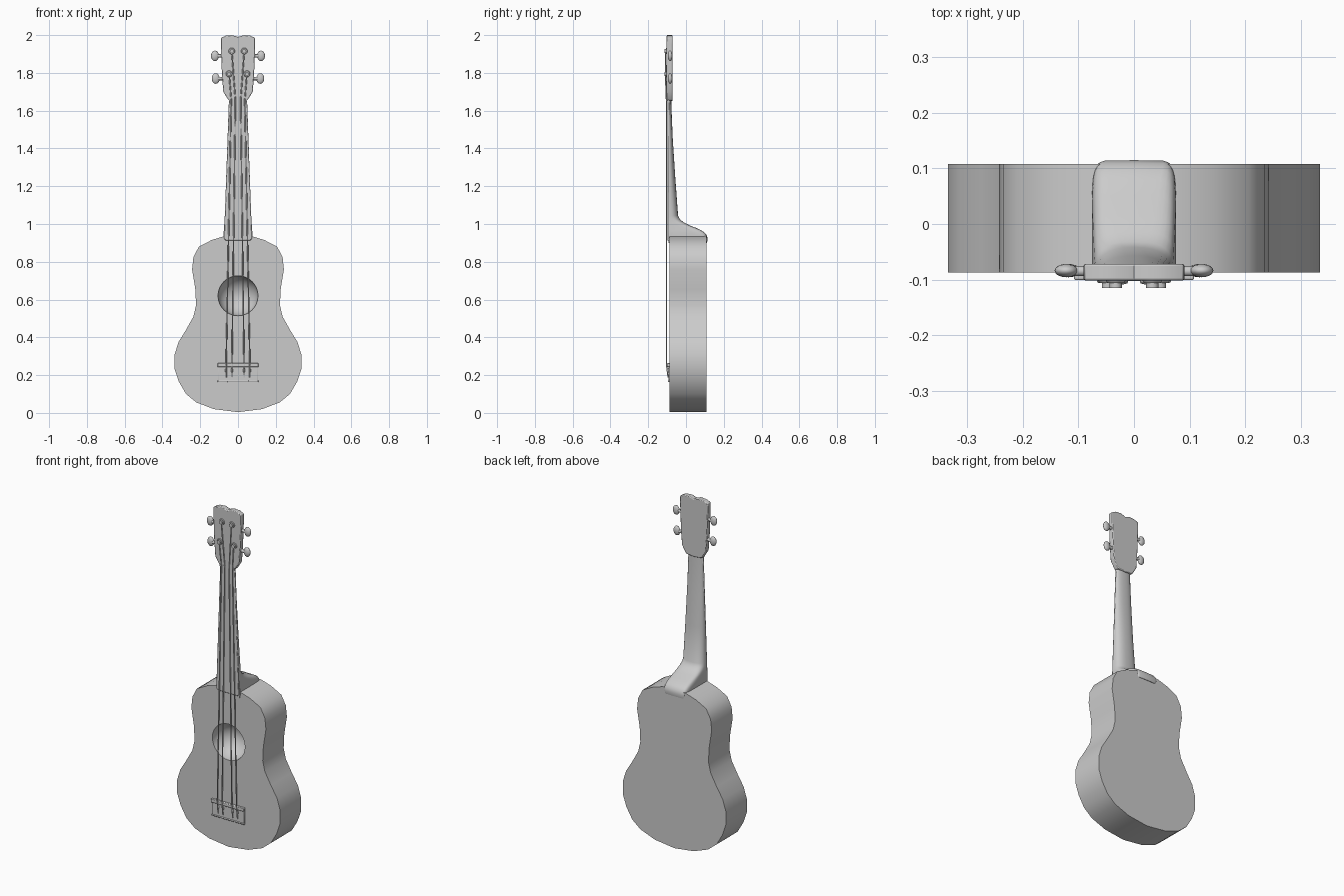
import bpy, bmesh, math
from mathutils import Matrix, Vector

if "Cube" in bpy.data.objects:
    bpy.data.objects.remove(bpy.data.objects["Cube"])


def finish(name, bm, angle=35):
    bmesh.ops.recalc_face_normals(bm, faces=bm.faces)
    me = bpy.data.meshes.new(name)
    bm.to_mesh(me)
    bm.free()
    ob = bpy.data.objects.new(name, me)
    bpy.context.collection.objects.link(ob)
    smooth(ob, angle)
    return ob


def smooth(ob, angle=35):
    bpy.ops.object.select_all(action='DESELECT')
    ob.select_set(True)
    bpy.context.view_layer.objects.active = ob
    bpy.ops.object.shade_smooth_by_angle(angle=math.radians(angle))


def bevel(ob, width, segments=2):
    m = ob.modifiers.new("bevel", 'BEVEL')
    m.width, m.segments, m.limit_method = width, segments, 'ANGLE'
    m.angle_limit = math.radians(50)


def plate(name, half, y0, y1):
    """Extrude a mirrored half outline (x, z) from y0 to y1."""
    pts = half + [(-x, z) for x, z in reversed(half) if x > 1e-6]
    bm = bmesh.new()
    f = bm.faces.new([bm.verts.new((x, y0, z)) for x, z in pts])
    ext = bmesh.ops.extrude_face_region(bm, geom=[f])
    verts = [v for v in ext['geom'] if isinstance(v, bmesh.types.BMVert)]
    bmesh.ops.translate(bm, verts=verts, vec=(0, y1 - y0, 0))
    return finish(name, bm)


def loft(name, rings):
    bm = bmesh.new()
    loops = [[bm.verts.new(p) for p in r] for r in rings]
    n = len(loops[0])
    for a, b in zip(loops, loops[1:]):
        for i in range(n):
            j = (i + 1) % n
            bm.faces.new((a[i], a[j], b[j], b[i]))
    bm.faces.new(loops[0])
    bm.faces.new(loops[-1])
    return finish(name, bm, 40)


def cylinder(name, a, b, r1, r2=None, seg=12):
    a, b = Vector(a), Vector(b)
    d = b - a
    mat = Matrix.Translation((a + b) / 2) @ d.to_track_quat('Z', 'Y').to_matrix().to_4x4()
    bm = bmesh.new()
    bmesh.ops.create_cone(bm, cap_ends=True, segments=seg, radius1=r1,
                          radius2=r1 if r2 is None else r2, depth=d.length, matrix=mat)
    return finish(name, bm)


def ellipsoid(name, c, s, seg=32, rings=16):
    bm = bmesh.new()
    bmesh.ops.create_uvsphere(bm, u_segments=seg, v_segments=rings, radius=1,
                              matrix=Matrix.Translation(c) @ Matrix.Diagonal((*s, 1)) @ Matrix.Rotation(math.pi / 2, 4, 'X'))
    return finish(name, bm, 60)


# body with figure-eight outline
body = plate("body", [(0, .937), (.075, .935), (.14, .915), (.207, .88), (.236, .825),
                      (.243, .76), (.226, .655), (.222, .57), (.236, .51), (.275, .44),
                      (.315, .375), (.335, .31), (.335, .23), (.313, .165), (.275, .10),
                      (.22, .055), (.127, .02), (0, .004)], -.087, .108)

# sound hole scooped out of the front
cutter = ellipsoid("sound_hole_cutter", (0, -.087, .62), (.106, .105, .106))
cutter.hide_render = True
m = body.modifiers.new("sound_hole", 'BOOLEAN')
m.operation, m.solver, m.object = 'DIFFERENCE', 'EXACT', cutter
bpy.context.view_layer.objects.active = body
bpy.ops.object.modifier_apply(modifier=m.name)
bpy.data.objects.remove(cutter)
smooth(body)

# neck and heel: U sections, (z, half width, back y, squareness)
sections = [(.90, .074, .111, 9), (.92, .076, .115, 9), (.94, .076, .110, 9),
            (.955, .076, .098, 8), (.967, .075, .080, 7), (.98, .074, .052, 6),
            (.995, .073, .014, 5), (1.01, .072, -.014, 4), (1.025, .071, -.032, 3),
            (1.045, .070, -.042, 2.5), (1.25, .062, -.057, 2.3),
            (1.45, .054, -.070, 2.3), (1.64, .047, -.078, 2.2), (1.69, .050, -.078, 2.2)]
FRONT = -.092
rings = []
for z, w, back, e in sections:
    ring = []
    for i in range(17):
        t = math.pi * i / 16
        c, s = math.cos(t), max(math.sin(t), 0)
        ring.append((math.copysign(abs(c) ** (2 / e), c) * w,
                     FRONT + (back - FRONT) * s ** (2 / e), z))
    rings.append(ring)
loft("neck", rings)

# fretboard
fretboard = plate("fretboard", [(.074, .925), (.066, .913), (0, .913)][::-1][:2]
                  + [(.074, .925), (.048, 1.66), (0, 1.66)], -.099, -.088)
bevel(fretboard, .004)

# headstock
head = plate("headstock", [(0, 1.99), (.03, 2.0), (.065, 1.997), (.09, 1.986), (.091, 1.95),
                           (.085, 1.79), (.078, 1.70), (.05, 1.655), (0, 1.65)], -.102, -.072)
bevel(head, .004)

# bridge and saddle
bridge = plate("bridge", [(0, .165), (.107, .165), (.107, .262), (0, .262)], -.093, -.08)
bevel(bridge, .003)
for name, z0, z1, y in (("saddle", .243, .263, -.101), ("bridge_rim", .163, .172, -.096)):
    bevel(plate(name, [(0, z0), (.108, z0), (.108, z1), (0, z1)], y, -.085), .003)

# nut
plate("nut", [(0, 1.65), (.047, 1.65), (.047, 1.662), (0, 1.662)], -.103, -.09)

# tuners: button, shaft, washer and post on both sides
tuners = [(.033, 1.915, 1.89, .122), (.047, 1.795, 1.77, .118)]
for side, tag in ((-1, "left"), (1, "right")):
    for i, (px, pz, bz, bx) in enumerate(tuners):
        n = f"{tag}_{i + 1}"
        cylinder("tuner_shaft_" + n, (side * .075, -.085, bz), (side * (bx - .005), -.085, bz), .009)
        ellipsoid("tuner_button_" + n, (side * bx, -.084, bz), (.021, .012, .028), 16, 10)
        cylinder("tuner_washer_" + n, (side * px, -.1, pz), (side * px, -.106, pz), .019, .015)
        cylinder("tuner_post_" + n, (side * px, -.1, pz), (side * px, -.115, pz), .011)

# strings from bridge over saddle and nut to the posts
for i, (xb, xn, k) in enumerate([(-.063, -.036, 1), (-.032, -.014, 0), (.032, .014, 0), (.063, .036, 1)]):
    px, pz = math.copysign(tuners[k][0], xb), tuners[k][1]
    path = [(xb, -.095, .188), (xb, -.103, .253), (xn, -.104, 1.656), (px, -.109, pz)]
    cu = bpy.data.curves.new(f"string_{i + 1}", 'CURVE')
    cu.dimensions, cu.bevel_depth, cu.bevel_resolution = '3D', .0035, 1
    cu.use_fill_caps = True
    sp = cu.splines.new('POLY')
    sp.points.add(len(path) - 1)
    for p, co in zip(sp.points, path):
        p.co = (*co, 1)
    ob = bpy.data.objects.new(cu.name, cu)
    bpy.context.collection.objects.link(ob)
    # knot at the bridge
    ellipsoid(f"string_knot_{i + 1}", (xb, -.095, .225), (.006, .006, .012), 8, 6)
